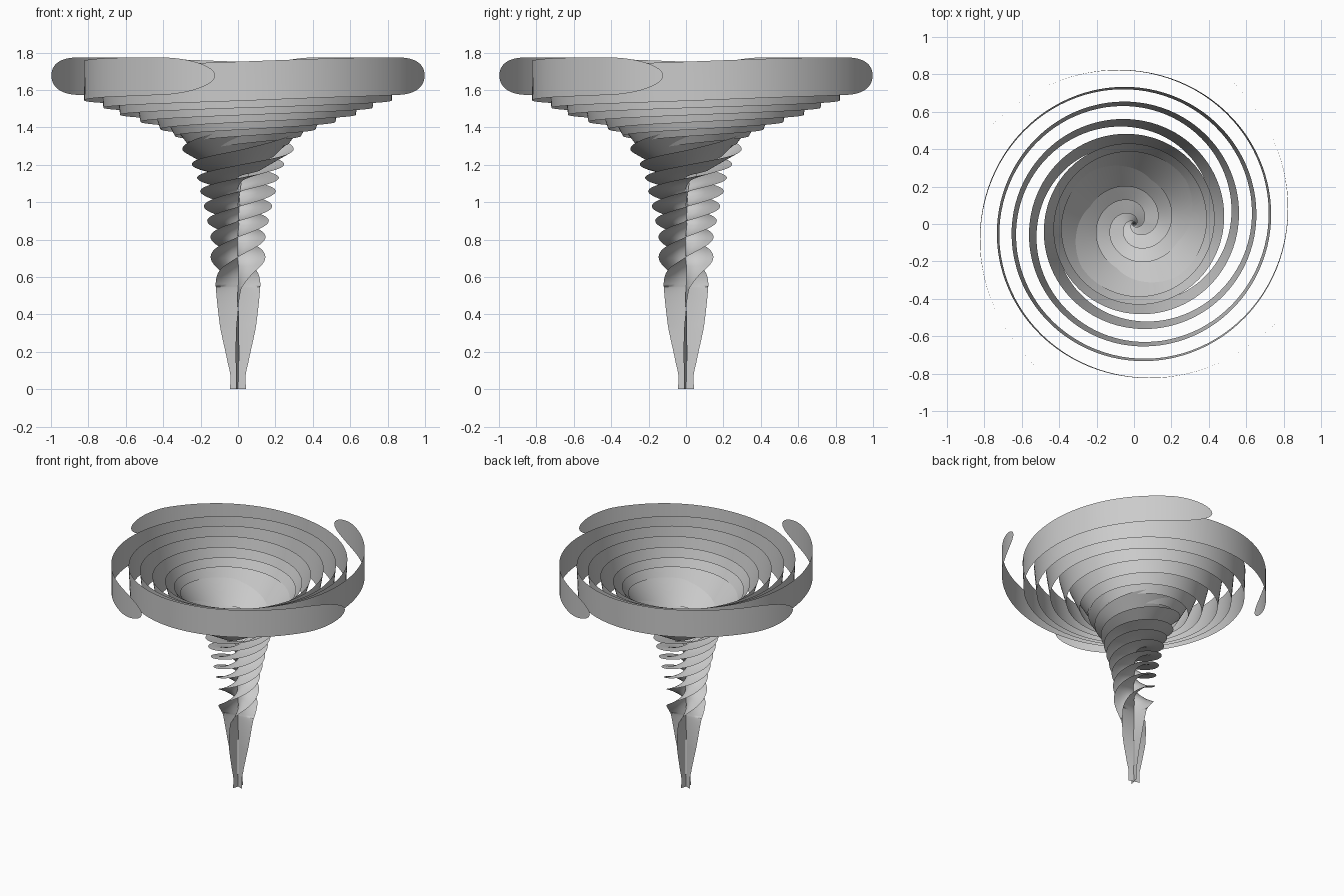
import bpy, bmesh, math
from mathutils import Vector

if "Cube" in bpy.data.objects:
    bpy.data.objects.remove(bpy.data.objects["Cube"])

# Ribbon keys: quarter turns from tip, radius, height, outward lean (deg), half width
KEYS = [
    (0, 1.005, 1.678, 0, .095), (.45, .893, 1.668, 0, .104), (1, .810, 1.643, 1, .105),
    (2, .718, 1.605, 4, .105), (3, .633, 1.566, 7, .105), (4, .530, 1.526, 12, .105),
    (5, .440, 1.482, 20, .104), (6, .378, 1.44, 28, .103), (7, .325, 1.39, 36, .102),
    (8, .265, 1.315, 46, .100), (9, .205, 1.22, 60, .098), (10, .145, 1.165, 74, .100),
    (11, .115, 1.11, 82, .102), (12, .102, 1.045, 86, .098), (13, .090, .97, 90, .090),
    (14, .080, .895, 92, .083), (15, .072, .81, 94, .075), (16, .072, .70, 94, .074),
    (16.8, .061, .55, 90, .060), (16.98, .050, .34, 90, .047), (17.06, .030, .14, 90, .026),
    (17.09, .022, .06, 90, .020), (17.1, .022, 0, 90, .022),
]
PHASE = math.radians(263)


def sample(q):
    # Smooth cubic interpolation through the keys
    i = max(k for k in range(len(KEYS) - 1) if KEYS[k][0] <= q or k == 0)
    a, b = KEYS[i], KEYS[i + 1]
    p, n = KEYS[max(i - 1, 0)], KEYS[min(i + 2, len(KEYS) - 1)]
    h = b[0] - a[0]
    t = (q - a[0]) / h
    out = []
    for c in range(1, 5):
        s = (b[c] - a[c]) / h
        m0 = m1 = s
        # limited slopes: no overshoot where the keys bunch up at the foot
        if a is not p:
            l = (a[c] - p[c]) / (a[0] - p[0])
            m0 = 2 * s * l / (s + l) if s * l > 0 else 0
        if n is not b:
            r = (n[c] - b[c]) / (n[0] - b[0])
            m1 = 2 * s * r / (s + r) if s * r > 0 else 0
        m0, m1 = m0 * h, m1 * h
        out.append((2*t**3 - 3*t*t + 1) * a[c] + (t**3 - 2*t*t + t) * m0
                   + (3*t*t - 2*t**3) * b[c] + (t**3 - t*t) * m1)
    return out


def centre(q):
    r, z, _, _ = sample(q)
    a = PHASE - q * math.pi / 2
    return Vector((r * math.cos(a), r * math.sin(a), z))


# One spiral ribbon: rounded tip, then a long strip down to the foot
END, TIP, ACROSS = KEYS[-1][0], .2, 4
qs = [TIP * (1 - math.cos(k / 12 * math.pi / 2)) for k in range(13)]
steps, foot = 400, 16.8
qs += [TIP + (foot - TIP) * k / steps for k in range(1, steps + 1)]
qs += [foot + (END - foot) * k / 60 for k in range(1, 61)]
bm = bmesh.new()
previous = None
for q in qs:
    r, z, lean, half = sample(q)
    if q < TIP:
        half *= max(.01, math.sqrt(1 - (1 - q / TIP) ** 2))
    a = PHASE - q * math.pi / 2
    lean = math.radians(lean)
    if q > foot:
        side = Vector((math.cos(a), math.sin(a), 0))
    else:
        up = Vector((math.sin(lean) * math.cos(a), math.sin(lean) * math.sin(a), math.cos(lean)))
        tangent = (centre(q + .005) - centre(max(q - .005, 0))).normalized()
        side = (up - tangent * up.dot(tangent)).normalized()
    row = [bm.verts.new(centre(q) + side * half * (2 * j / ACROSS - 1)) for j in range(ACROSS + 1)]
    if previous:
        for j in range(ACROSS):
            bm.faces.new((previous[j], row[j], row[j + 1], previous[j + 1]))
    previous = row
for f in bm.faces:
    f.smooth = True
mesh = bpy.data.meshes.new("spiral_ribbon")
bm.to_mesh(mesh)
bm.free()

# Four ribbons around the axis
for k in range(4):
    ob = bpy.data.objects.new(f"spiral_ribbon_{k + 1}", mesh)
    ob.rotation_euler.z = k * math.pi / 2
    bpy.context.collection.objects.link(ob)
